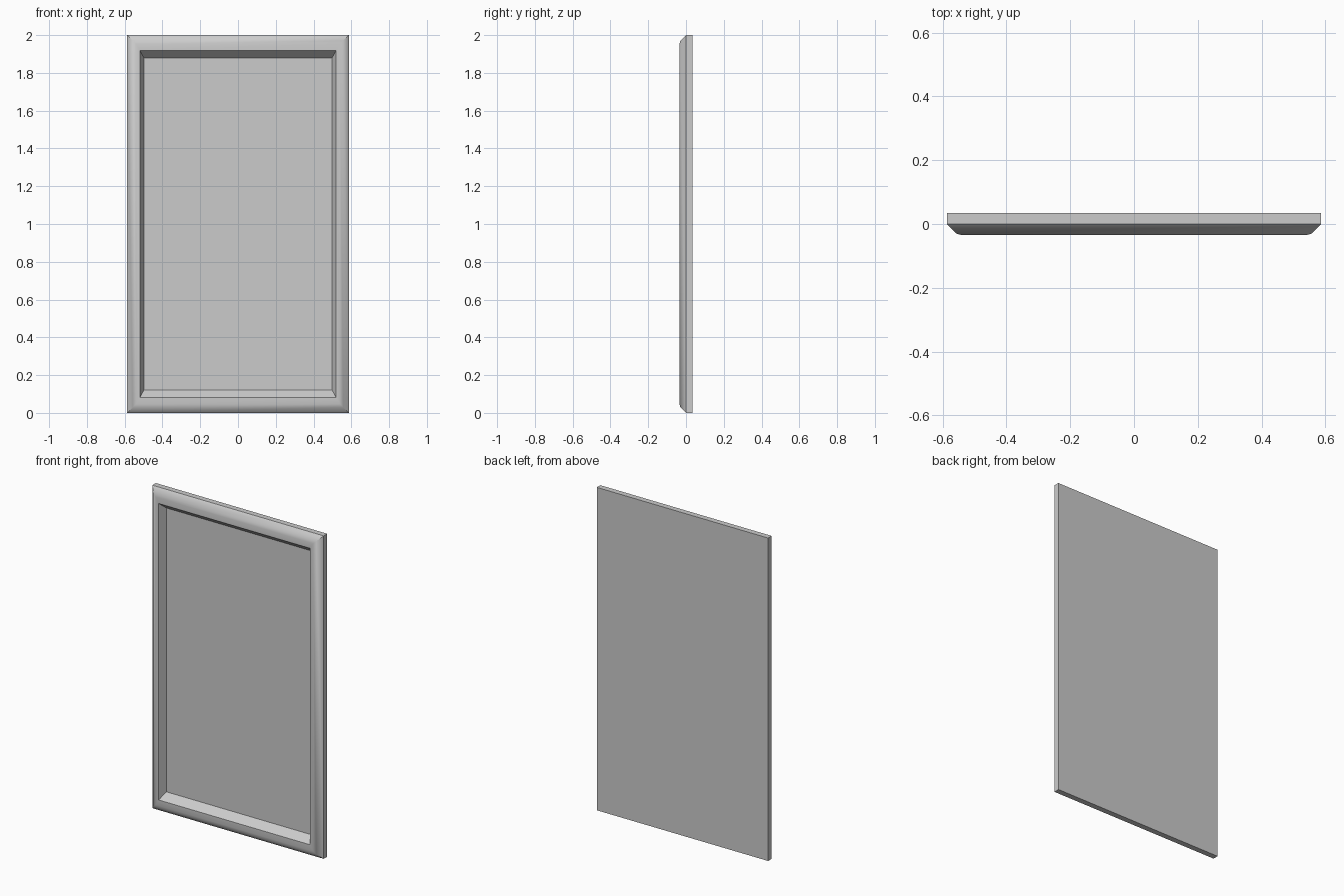
import bpy, bmesh, math

cube = bpy.data.objects.get("Cube")
if cube:
    bpy.data.objects.remove(cube, do_unlink=True)

# Plain grey finish
grey = bpy.data.materials.new("plain_grey")
grey.use_nodes = True
colour = (0.6, 0.6, 0.6, 1)
grey.diffuse_color = colour
grey.node_tree.nodes["Principled BSDF"].inputs["Base Color"].default_value = colour

HALF_W, HEIGHT = 0.587, 2.0

# Moulding profile from back to panel: side inset, top/bottom inset, depth
profile = [
    (0, 0, 0.035),
    (0, 0, 0),
    (0.03, 0.03, -0.03),
    (0.047, 0.047, -0.035),
    (0.068, 0.082, -0.035),
    (0.089, 0.121, 0.01),
]


def ring(bm, dx, dz, y):
    x = HALF_W - dx
    corners = [(-x, dz), (x, dz), (x, HEIGHT - dz), (-x, HEIGHT - dz)]
    return [bm.verts.new((cx, y, cz)) for cx, cz in corners]


# Framed panel: mitred rings bridged together, closed front and back
bm = bmesh.new()
rings = [ring(bm, *p) for p in profile]
for a, b in zip(rings, rings[1:]):
    for i in range(4):
        j = (i + 1) % 4
        bm.faces.new((a[i], a[j], b[j], b[i]))
bm.faces.new(rings[0][::-1])
bm.faces.new(rings[-1])
bmesh.ops.recalc_face_normals(bm, faces=bm.faces)

mesh = bpy.data.meshes.new("framed_panel")
bm.to_mesh(mesh)
bm.free()
mesh.materials.append(grey)
panel = bpy.data.objects.new("framed_panel", mesh)
bpy.context.collection.objects.link(panel)

# Soften only the rounded front lip of the moulding
bpy.context.view_layer.objects.active = panel
panel.select_set(True)
bpy.ops.object.shade_smooth_by_angle(angle=math.radians(35))
